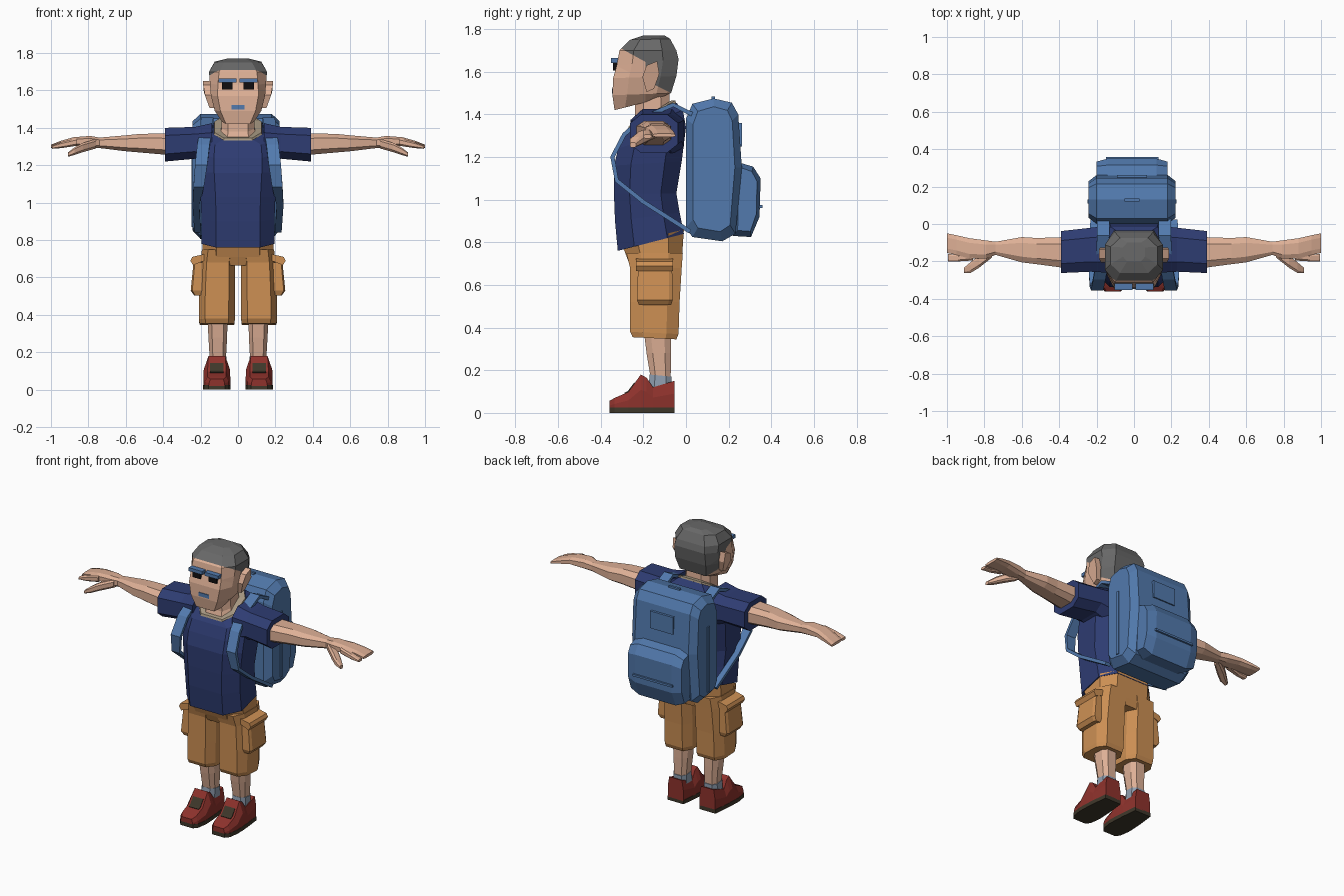
import bpy, bmesh, math
from mathutils import Vector


def material(name, r, g, b):
    m = bpy.data.materials.new(name)
    lin = [((c / 255 + 0.055) / 1.055) ** 2.4 if c > 10 else c / 3295 for c in (r, g, b)]
    m.diffuse_color = (*lin, 1)
    return m


SKIN = material("skin", 222, 176, 150)
HAIR = material("grey_hair", 104, 104, 104)
NAVY = material("navy_cloth", 46, 60, 114)
BLUE = material("blue_canvas", 82, 122, 174)
TAN = material("tan_shorts", 205, 144, 84)
RED = material("red_leather", 142, 50, 44)
SOLE = material("dark_sole", 62, 55, 42)
SOCK = material("grey_sock", 145, 160, 178)
COLLAR = material("collar_trim", 165, 150, 128)
BLACK = material("eye_black", 16, 13, 16)


def loft(name, rings, mat, side=1):
    """Skin a list of equal rings, cap the ends; side=-1 mirrors in x."""
    bm = bmesh.new()
    vs = [[bm.verts.new((p[0] * side, p[1], p[2])) for p in r] for r in rings]
    n = len(rings[0])
    for a, b in zip(vs, vs[1:]):
        for i in range(n):
            j = (i + 1) % n
            bm.faces.new((a[i], a[j], b[j], b[i]))
    bm.faces.new(vs[0])
    bm.faces.new(vs[-1])
    bmesh.ops.recalc_face_normals(bm, faces=bm.faces)
    me = bpy.data.meshes.new(name)
    bm.to_mesh(me)
    bm.free()
    ob = bpy.data.objects.new(name, me)
    me.materials.append(mat)
    bpy.context.collection.objects.link(ob)
    return ob


def ring(cx, hw, yf, yb, zf, zb, a=0.6, b=0.5):
    """Chamfered section seen from above, may tilt from front to back."""
    uv = [(-a, -1), (a, -1), (1, -b), (1, b), (a, 1), (-a, 1), (-1, b), (-1, -b)]
    return [(cx + hw * u, yf + (yb - yf) * (v + 1) / 2, zf + (zb - zf) * (v + 1) / 2) for u, v in uv]


def arm_ring(x, yf, yb, zb, zt, a=0.55):
    """Chamfered section across an arm."""
    uv = [(-a, -1), (a, -1), (1, -a), (1, a), (a, 1), (-a, 1), (-1, a), (-1, -a)]
    return [(x, (yf + yb) / 2 + (yb - yf) / 2 * u, (zb + zt) / 2 + (zt - zb) / 2 * v) for u, v in uv]


def box(name, x, y, z, mat, side=1):
    r = lambda zz: [(x[0], y[0], zz), (x[1], y[0], zz), (x[1], y[1], zz), (x[0], y[1], zz)]
    return loft(name, [r(z[0]), r(z[1])], mat, side)


def side_loft(name, profile, widths, cx, mat):
    """Loft a (y, z) profile across x; widths holds (x, scale)."""
    cy = sum(p[0] for p in profile) / len(profile)
    cz = sum(p[1] for p in profile) / len(profile)
    return loft(name, [[(cx + x, cy + (y - cy) * s, cz + (z - cz) * (s + 1) / 2) for y, z in profile]
                       for x, s in widths], mat)


# Head, with the hairline cut into its faces
head = loft("head", [ring(0, *r) for r in [
    (0.085, -0.335, -0.14, 1.42, 1.47, 0.75),
    (0.125, -0.345, -0.07, 1.49, 1.50, 0.75),
    (0.145, -0.342, -0.045, 1.57, 1.58, 0.75),
    (0.150, -0.325, -0.035, 1.63, 1.66, 0.72),
    (0.155, -0.312, -0.045, 1.70, 1.70, 0.65),
    (0.125, -0.262, -0.075, 1.75, 1.755, 0.6),
    (0.060, -0.200, -0.10, 1.77, 1.77, 0.6)]], SKIN)
head.data.materials.append(HAIR)
bm = bmesh.new()
bm.from_mesh(head.data)
cuts = [(Vector((0, -0.315, 1.715)), Vector((0, 0.55, 1))),
        (Vector((0, -0.19, 1.6)), Vector((0, 1, 0))),
        (Vector((0, -0.19, 1.56)), Vector((0, 0.5, 1)))]
for co, no in cuts:
    bmesh.ops.bisect_plane(bm, geom=bm.verts[:] + bm.edges[:] + bm.faces[:], plane_co=co, plane_no=no)
for f in bm.faces:
    top, back, nape = [(f.calc_center_median() - co).dot(no) > 0 for co, no in cuts]
    f.material_index = int((top and nape) or (back and nape))
bm.to_mesh(head.data)
bm.free()

# Neck, mouth
loft("neck", [ring(0, 0.105, -0.265, -0.05, 1.30, 1.40), ring(0, 0.088, -0.24, -0.075, 1.38, 1.44),
              ring(0, 0.085, -0.24, -0.08, 1.5, 1.52)], SKIN)
box("mouth", (-0.036, 0.036), (-0.348, -0.34), (1.498, 1.522), BLUE)

# Shirt body and collar
loft("shirt", [ring(0, *r) for r in [
    (0.195, -0.320, -0.010, 0.76, 0.84),
    (0.195, -0.333, -0.030, 0.90, 0.94),
    (0.200, -0.338, -0.045, 1.03, 1.03),
    (0.212, -0.338, -0.020, 1.16, 1.18),
    (0.215, -0.318, 0.000, 1.24, 1.34),
    (0.190, -0.290, -0.015, 1.31, 1.42, 0.65),
    (0.128, -0.270, -0.045, 1.335, 1.455, 0.65)]], NAVY)
loft("collar", [ring(0, 0.132, -0.278, -0.045, 1.315, 1.445), ring(0, 0.125, -0.268, -0.05, 1.345, 1.465),
                ring(0, 0.095, -0.25, -0.07, 1.35, 1.465)], COLLAR)

# Backpack body, pocket and trims
bag = [(0.0, 0.87), (0.03, 0.825), (0.17, 0.805), (0.232, 0.84), (0.262, 1.15),
       (0.245, 1.40), (0.215, 1.455), (0.13, 1.475), (0.03, 1.45), (0.0, 1.38)]
side_loft("backpack", bag, [(-0.232, 0.75), (-0.19, 1), (0.19, 1), (0.232, 0.75)], -0.01, BLUE)
pocket = [(0.22, 0.83), (0.305, 0.825), (0.345, 0.92), (0.350, 1.10), (0.315, 1.155), (0.23, 1.18)]
side_loft("backpack_pocket", pocket, [(-0.19, 0.7), (-0.13, 1), (0.13, 1), (0.19, 0.7)], -0.01, BLUE)
box("pocket_zip", (-0.15, 0.13), (0.30, 0.358), (0.962, 0.975), BLUE)
box("back_panel", (-0.09, 0.07), (0.24, 0.263), (1.25, 1.36), BLUE)
box("top_handle", (-0.05, 0.03), (0.12, 0.135), (1.46, 1.485), BLUE)
for s in (-1, 1):
    xs = sorted((-0.01 + s * 0.22, -0.01 + s * 0.238))
    box("side_zip", xs, (0.11, 0.13), (0.87, 1.29), BLUE)

# Shorts seat
loft("shorts_seat", [ring(0, 0.15, -0.25, -0.03, 0.665, 0.665), ring(0, 0.192, -0.27, -0.02, 0.71, 0.71),
                     ring(0, 0.188, -0.30, -0.01, 0.79, 0.86)], TAN)

for s in (-1, 1):
    # Eyes, brows and ears
    box("eye", (0.03, 0.085), (-0.342, -0.315), (1.605, 1.642), BLACK, s)
    box("eyebrow", (0.008, 0.105), (-0.352, -0.30), (1.642, 1.664), BLUE, s)
    ear = [(-0.205, 1.575), (-0.185, 1.63), (-0.135, 1.65), (-0.125, 1.59), (-0.15, 1.52), (-0.185, 1.505)]
    flare = lambda y, z: 0.15 + 0.036 * min(1, (z - 1.5) / 0.1)
    loft("ear", [[(0.12, y, z) for y, z in ear], [(flare(y, z), y, z) for y, z in ear]], SKIN, s)

    # Sleeve and arm
    loft("sleeve", [arm_ring(0.14, -0.26, -0.01, 1.20, 1.425), arm_ring(0.23, -0.255, -0.02, 1.235, 1.405),
                    arm_ring(0.39, -0.262, -0.038, 1.22, 1.40)], NAVY, s)
    loft("arm", [arm_ring(*r) for r in [
        (0.37, -0.235, -0.07, 1.255, 1.37), (0.52, -0.215, -0.075, 1.268, 1.368),
        (0.60, -0.205, -0.07, 1.275, 1.36), (0.74, -0.165, -0.095, 1.292, 1.348),
        (0.79, -0.185, -0.088, 1.295, 1.357), (0.88, -0.185, -0.076, 1.305, 1.35),
        (0.95, -0.165, -0.06, 1.298, 1.33), (1.0, -0.155, -0.05, 1.293, 1.31)]], SKIN, s)
    loft("index_finger", [arm_ring(0.86, -0.195, -0.15, 1.305, 1.345), arm_ring(0.94, -0.20, -0.165, 1.292, 1.325),
                          arm_ring(0.995, -0.20, -0.16, 1.288, 1.305)], SKIN, s)
    loft("thumb", [arm_ring(0.76, -0.18, -0.13, 1.29, 1.34), arm_ring(0.83, -0.235, -0.17, 1.27, 1.32),
                   arm_ring(0.875, -0.262, -0.205, 1.255, 1.295),
                   arm_ring(0.91, -0.262, -0.235, 1.245, 1.268)], SKIN, s)

    # Shoulder strap, lofted as a flat band along its path
    path = [(0.165, 0.03, 1.40, 0.033), (0.165, -0.06, 1.445, 0.033), (0.17, -0.20, 1.385, 0.033),
            (0.185, -0.29, 1.305, 0.033), (0.197, -0.345, 1.20, 0.033), (0.21, -0.325, 1.09, 0.028),
            (0.225, -0.20, 0.99, 0.018), (0.215, 0.02, 0.85, 0.018)]
    bands = []
    for i, (x, y, z, w) in enumerate(path):
        p, q = path[max(i - 1, 0)], path[min(i + 1, len(path) - 1)]
        t = Vector((q[1] - p[1], q[2] - p[2])).normalized() * 0.01
        bands.append([(x - w, y - t.y, z + t.x), (x + w, y - t.y, z + t.x),
                      (x + w, y + t.y, z - t.x), (x - w, y + t.y, z - t.x)])
    loft("shoulder_strap", bands, BLUE, s)

    # Shorts leg with cargo pocket
    loft("shorts_leg", [ring(*r, 0.65) for r in [
        (0.113, 0.093, -0.250, -0.045, 0.355, 0.345), (0.113, 0.096, -0.262, -0.035, 0.38, 0.37),
        (0.112, 0.097, -0.262, -0.030, 0.52, 0.52), (0.108, 0.092, -0.262, -0.020, 0.68, 0.68),
        (0.098, 0.095, -0.280, -0.015, 0.75, 0.75)]], TAN, s)
    loft("cargo_pocket", [ring(0.205, 0.03, -0.22, -0.07, 0.505, 0.505, 0.8, 0.8),
                          ring(0.21, 0.043, -0.23, -0.062, 0.53, 0.53, 0.8, 0.8),
                          ring(0.20, 0.038, -0.225, -0.065, 0.68, 0.68, 0.8, 0.8)], TAN, s)
    loft("pocket_flap", [[(0.18, y, 0.69), (0.24, y, 0.665), (0.255, y, 0.69), (0.245, y, 0.71), (0.18, y, 0.725)]
                         for y in (-0.235, -0.06)], TAN, s)

    # Lower leg and sock
    loft("lower_leg", [ring(0.108, 0.043, -0.165, -0.072, 0.16, 0.16), ring(0.108, 0.05, -0.185, -0.07, 0.28, 0.28),
                       ring(0.110, 0.054, -0.20, -0.07, 0.40, 0.40)], SKIN, s)
    loft("sock", [ring(0.110, 0.048, -0.18, -0.07, 0.08, 0.08), ring(0.109, 0.047, -0.17, -0.068, 0.18, 0.17)],
         SOCK, s)

    # Shoe: (y, bottom half width, top half width, top height)
    cuts = [(-0.36, 0.042, 0.035, 0.056), (-0.335, 0.062, 0.05, 0.07), (-0.27, 0.072, 0.05, 0.098),
            (-0.212, 0.070, 0.045, 0.18), (-0.185, 0.068, 0.046, 0.165), (-0.155, 0.066, 0.05, 0.12),
            (-0.055, 0.055, 0.045, 0.15)]
    c = 0.113
    loft("shoe", [[(c - b, y, 0.02), (c + b, y, 0.02), (c + b, y, h * 0.6),
                   (c + t, y, h), (c - t, y, h), (c - b, y, h * 0.6)] for y, b, t, h in cuts], RED, s)
    loft("shoe_sole", [[(c - b - 0.002, y, 0), (c + b + 0.002, y, 0), (c + b + 0.002, y, 0.025),
                        (c - b - 0.002, y, 0.025)] for y, b, t, h in cuts], SOLE, s)
    loft("shoe_tongue", [[(c - 0.036, y, z), (c + 0.036, y, z), (c + 0.036, y + 0.004, z - 0.006),
                          (c - 0.036, y + 0.004, z - 0.006)]
                         for y, z in ((-0.29, 0.094), (-0.273, 0.102), (-0.243, 0.142))], SOLE, s)
